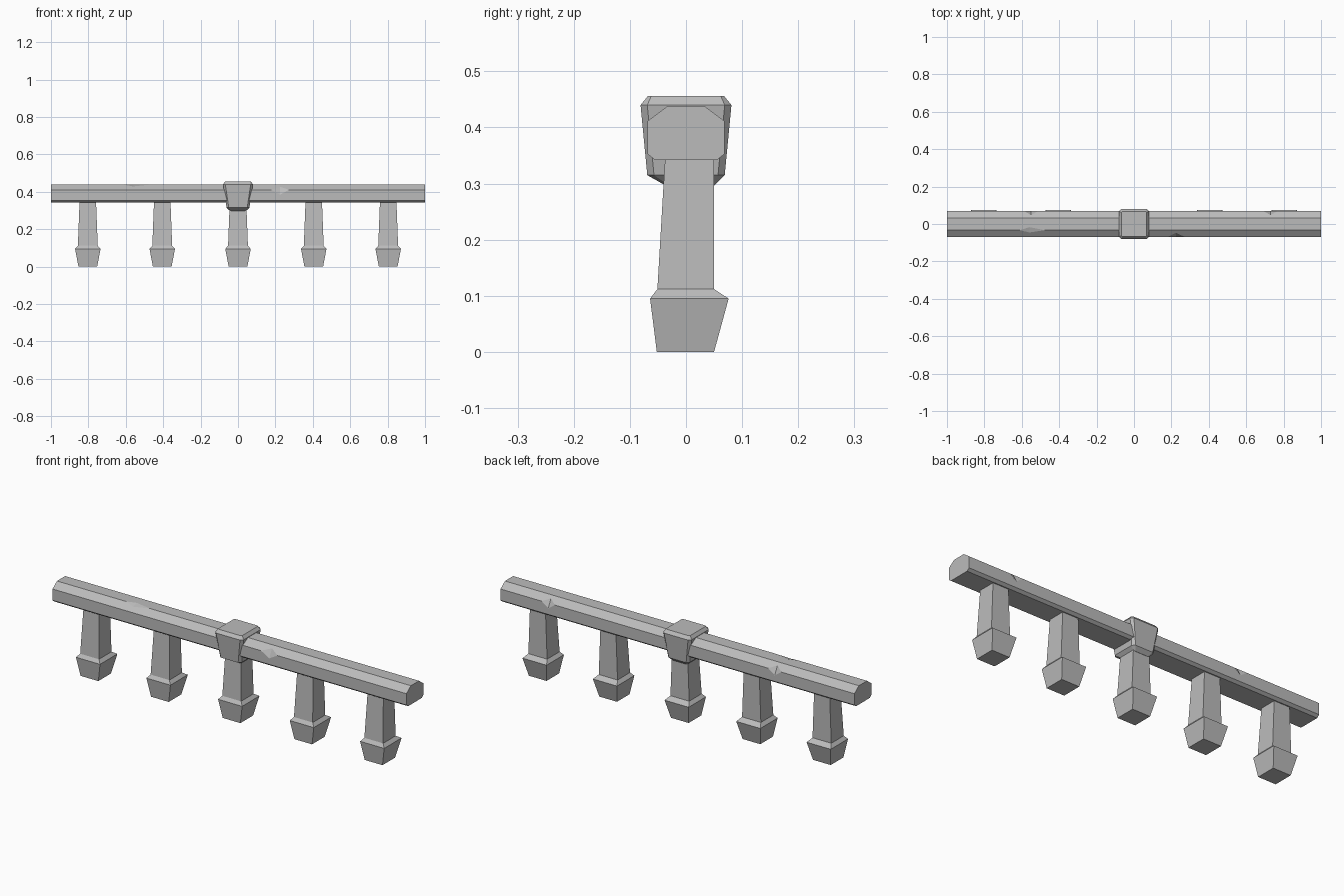
import bpy
import bmesh
from mathutils import Vector

if "Cube" in bpy.data.objects:
    bpy.data.objects.remove(bpy.data.objects["Cube"])

stone = bpy.data.materials.new("grey_stone")
stone.use_nodes = True
stone.diffuse_color = (0.5, 0.5, 0.5, 1)
bsdf = stone.node_tree.nodes["Principled BSDF"]
bsdf.inputs["Base Color"].default_value = stone.diffuse_color
bsdf.inputs["Roughness"].default_value = 0.9


def loft(name, rings):
    """Skin a stack of equal-length point rings and cap both ends."""
    bm = bmesh.new()
    loops = [[bm.verts.new(p) for p in ring] for ring in rings]
    count = len(loops[0])
    for a, b in zip(loops, loops[1:]):
        for i in range(count):
            j = (i + 1) % count
            bm.faces.new((a[i], a[j], b[j], b[i]))
    bm.faces.new(loops[0][::-1])
    bm.faces.new(loops[-1])
    bmesh.ops.recalc_face_normals(bm, faces=bm.faces)
    mesh = bpy.data.meshes.new(name)
    bm.to_mesh(mesh)
    bm.free()
    mesh.materials.append(stone)
    obj = bpy.data.objects.new(name, mesh)
    bpy.context.scene.collection.objects.link(obj)
    return obj


def ring(z, half_x, back, front, cut=0, x=0):
    """Rectangle at height z, with cut corners if asked for."""
    a, b = x - half_x, x + half_x
    if not cut:
        return [(a, front, z), (b, front, z), (b, back, z), (a, back, z)]
    return [(a + cut, front, z), (b - cut, front, z), (b, front + cut, z), (b, back - cut, z),
            (b - cut, back, z), (a + cut, back, z), (a, back - cut, z), (a, front + cut, z)]


# Rail: chamfered profile run along x
half = [(0.055, 0.342), (0.069, 0.353), (0.069, 0.411), (0.033, 0.438)]
profile = half + [(-y, z) for y, z in reversed(half)]
rail = loft("rail", [[(x, y, z) for y, z in profile] for x in (-1, 1)])


def chip(x, left, right, depth, edge, normal):
    """Cut a shallow V nick into a long edge of the rail."""
    n = Vector((0, *normal)).normalized()
    along = Vector((0, -n.z, n.y)) * 0.06
    base = Vector((x, *edge))
    out = n * 0.001
    tri = [base + out - Vector((left, 0, 0)), base + out + Vector((right, 0, 0)), base - n * depth]
    cutter = loft("chip_cutter", [[p - along for p in tri], [p + along for p in tri]])
    cutter.hide_render = True
    mod = rail.modifiers.new("chip", "BOOLEAN")
    mod.operation, mod.solver, mod.object = "DIFFERENCE", "EXACT", cutter
    bpy.context.view_layer.objects.active = rail
    bpy.ops.object.modifier_apply(modifier=mod.name)
    bpy.data.objects.remove(cutter)


# Chips in the upper edges of the rail
chip(0.225, 0.05, 0.05, 0.012, (-0.069, 0.411), (-0.89, 0.45))
chip(-0.55, 0.04, 0.04, 0.012, (0.069, 0.411), (0.89, 0.45))
chip(0.73, 0.04, 0.04, 0.012, (0.069, 0.411), (0.89, 0.45))
chip(-0.56, 0.06, 0.10, 0.005, (-0.033, 0.438), (-0.31, 0.95))

# Posts with flared feet
for i, x in enumerate((-0.803, -0.405, 0, 0.405, 0.803)):
    loft(f"post_{i + 1}", [
        ring(0, 0.05, 0.05, -0.052, x=x),
        ring(0.095, 0.068, 0.076, -0.064, x=x),
        ring(0.112, 0.053, 0.05, -0.051, x=x),
        ring(0.35, 0.044, 0.05, -0.037, x=x)])

# Middle clamp around the rail
loft("clamp", [
    ring(0.297, 0.042, 0.051, -0.037, 0.006),
    ring(0.315, 0.061, 0.069, -0.069, 0.012),
    ring(0.44, 0.08, 0.081, -0.081, 0.012),
    ring(0.456, 0.068, 0.068, -0.068, 0.006)])
